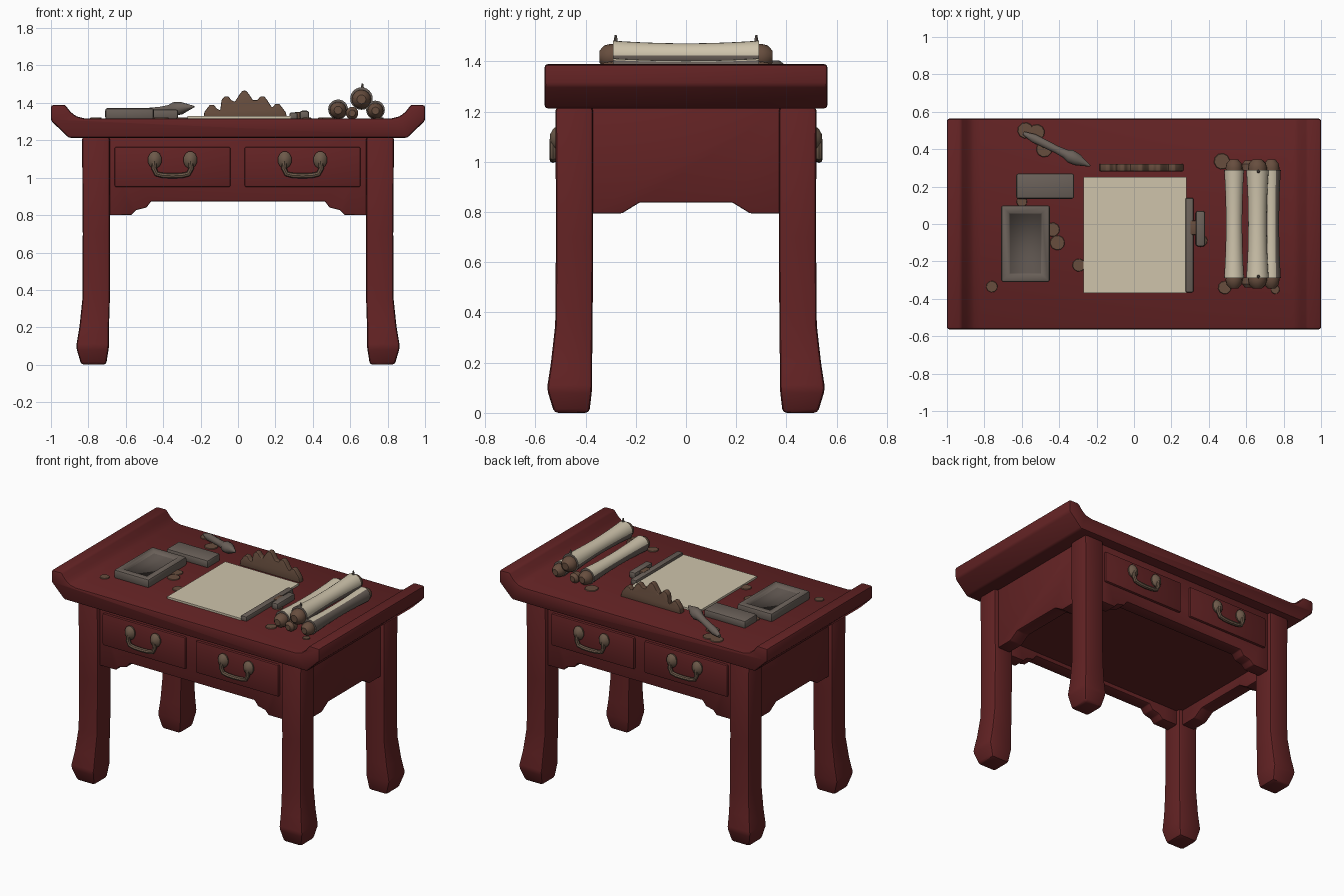
import bpy, bmesh, math
from mathutils import Vector

if "Cube" in bpy.data.objects:
    bpy.data.objects.remove(bpy.data.objects["Cube"])


def material(name, rgb):
    m = bpy.data.materials.new(name)
    m.diffuse_color = (*rgb, 1)
    m.use_nodes = True
    m.node_tree.nodes["Principled BSDF"].inputs["Base Color"].default_value = m.diffuse_color
    return m


RED = material("red lacquer", (0.125, 0.0165, 0.0175))
CREAM = material("cream paper", (0.62, 0.55, 0.41))
GREY = material("grey stone", (0.145, 0.118, 0.1))
DARK = material("dark stone", (0.105, 0.085, 0.073))
BROWN = material("brown wood", (0.135, 0.075, 0.048))
BRASS = material("aged brass", (0.15, 0.1, 0.067))
TOP = 1.317  # height of the writing surface


def finish(name, bm, mats, bevel=0.0, segments=2):
    bmesh.ops.recalc_face_normals(bm, faces=bm.faces[:])
    if bevel:
        edges = [e for e in bm.edges if len(e.link_faces) == 2 and e.calc_face_angle() > 0.4]
        bmesh.ops.bevel(bm, geom=edges, offset=bevel, segments=segments,
                        profile=0.5, affect='EDGES', clamp_overlap=True)
    me = bpy.data.meshes.new(name)
    bm.to_mesh(me)
    bm.free()
    for m in mats:
        me.materials.append(m)
    ob = bpy.data.objects.new(name, me)
    bpy.context.collection.objects.link(ob)
    smooth(ob)
    return ob


def smooth(ob):
    bpy.ops.object.select_all(action='DESELECT')
    ob.select_set(True)
    bpy.context.view_layer.objects.active = ob
    bpy.ops.object.shade_smooth_by_angle(angle=math.radians(35))


def loft(rings, bm=None):
    """Join equal-length rings of points into a closed solid."""
    bm = bm or bmesh.new()
    vs = [[bm.verts.new(p) for p in r] for r in rings]
    n = len(vs[0])
    for a, b in zip(vs, vs[1:]):
        for i in range(n):
            j = (i + 1) % n
            bm.faces.new((a[i], a[j], b[j], b[i]))
    bm.faces.new(vs[0])
    bm.faces.new(vs[-1])
    return bm


def prism(name, pts, axis, lo, hi, mat, bevel=0.0):
    place = {'x': lambda a, b, c: (c, a, b),
             'y': lambda a, b, c: (a, c, b),
             'z': lambda a, b, c: (a, b, c)}[axis]
    return finish(name, loft([[place(a, b, c) for a, b in pts] for c in (lo, hi)]), [mat], bevel)


def box(name, x0, x1, y0, y1, z0, z1, mat, bevel=0.0):
    return prism(name, [(x0, y0), (x1, y0), (x1, y1), (x0, y1)], 'z', z0, z1, mat, bevel)


def turned(start, direction, sections, n=16, bm=None):
    """Round solid along a direction, from (distance, radius) pairs."""
    d = Vector(direction).normalized()
    u = d.orthogonal().normalized()
    v = d.cross(u)
    rings = []
    for t, r in sections:
        rings.append([Vector(start) + d * t + r * (math.cos(a) * u + math.sin(a) * v)
                      for a in (2 * math.pi * i / n for i in range(n))])
    return loft(rings, bm)


def mirrored(half):
    """Complete a left-to-right outline half lying on negative values."""
    return half + [(-a, b) for a, b in reversed(half)]


# Table top with upturned ends
prism("table_top", mirrored([(-0.905, 1.213), (-1, 1.305), (-1, 1.388), (-0.925, 1.39),
                             (-0.895, 1.352), (-0.865, 1.328), (-0.82, TOP)]),
      'y', -0.563, 0.563, RED, 0.012)

# Legs: (height, inner x, outer x, inner y, outer y), flared at the foot
LEG = [(0, 0.705, 0.838, 0.385, 0.525), (0.095, 0.69, 0.866, 0.374, 0.554),
       (0.2, 0.69, 0.848, 0.374, 0.538), (0.35, 0.685, 0.832, 0.372, 0.521),
       (0.7, 0.685, 0.83, 0.37, 0.518), (1.22, 0.685, 0.834, 0.37, 0.52)]
for sx in (-1, 1):
    for sy in (-1, 1):
        rings = [[(sx * a, sy * c, z), (sx * b, sy * c, z), (sx * b, sy * d, z), (sx * a, sy * d, z)]
                 for z, a, b, c, d in LEG]
        finish("leg", loft(rings), [RED], 0.016)

# Aprons with shaped lower edges
long_edge = [(-0.7, 1.22), (-0.7, 0.8), (-0.57, 0.8), (-0.545, 0.827),
             (-0.49, 0.84), (-0.465, 0.873)]
side_edge = [(-0.39, 1.22), (-0.39, 0.795), (-0.255, 0.795), (-0.185, 0.838)]
for s in (-1, 1):
    lo, hi = sorted((s * 0.4, s * 0.49))
    prism("long_apron", mirrored(long_edge), 'y', lo, hi, RED, 0.006)
    lo, hi = sorted((s * 0.71, s * 0.805))
    prism("side_apron", mirrored(side_edge), 'x', lo, hi, RED, 0.006)
box("drawer_floor", -0.73, 0.73, -0.42, 0.42, 0.9, 0.93, RED)

# Drawer fronts and handles on both long sides
for sy in (-1, 1):
    y0, y1 = sorted((sy * 0.47, sy * 0.506))
    for cx in (-0.35, 0.345):
        box("drawer_front", cx - 0.31, cx + 0.31, y0, y1, 0.95, 1.165, RED, 0.01)
        for k in (-0.095, 0.095):
            knob = [(0, 0.042), (0.018, 0.047), (0.03, 0.036), (0.042, 0.014)]
            bm = turned((cx + k, sy * 0.5, 1.095), (0, sy, 0), knob, 12)
            for v in bm.verts:
                v.co.x = cx + k + (v.co.x - cx - k) * 0.8
            finish("handle_knob", bm, [BRASS])
        cu = bpy.data.curves.new("drawer_handle", 'CURVE')
        cu.dimensions = '3D'
        cu.bevel_depth = 0.014
        cu.bevel_resolution = 2
        cu.use_fill_caps = True
        path = [(-0.095, 1.09), (-0.1, 1.05), (-0.085, 1.02), (-0.05, 1.012), (0, 1.01),
                (0.05, 1.012), (0.085, 1.02), (0.1, 1.05), (0.095, 1.09)]
        sp = cu.splines.new('POLY')
        sp.points.add(len(path) - 1)
        for p, (x, z) in zip(sp.points, path):
            p.co = (cx + x, sy * 0.53, z, 1)
        cu.materials.append(BRASS)
        ob = bpy.data.objects.new("drawer_handle", cu)
        bpy.context.collection.objects.link(ob)
        bpy.ops.object.select_all(action='DESELECT')
        ob.select_set(True)
        bpy.context.view_layer.objects.active = ob
        bpy.ops.object.convert(target='MESH')
        smooth(bpy.context.view_layer.objects.active)

# Paper sheet
box("paper_sheet", -0.27, 0.28, -0.37, 0.25, TOP - 0.005, 1.33, CREAM)

# Ink stone with a sunken well
ob = box("ink_stone", -0.71, -0.45, -0.31, 0.1, TOP - 0.005, 1.372, GREY, 0.012)
ob.data.materials.append(DARK)
bm = bmesh.new()
bm.from_mesh(ob.data)
lid = max((f for f in bm.faces if f.normal.z > 0.99), key=lambda f: f.calc_area())
bmesh.ops.inset_region(bm, faces=[lid], thickness=0.04)
bmesh.ops.inset_region(bm, faces=[lid], thickness=0.008, depth=-0.018)
lid.material_index = 1
bm.to_mesh(ob.data)
bm.free()
box("ink_block", -0.63, -0.32, 0.135, 0.27, TOP - 0.005, 1.365, GREY, 0.012)

# Writing brush
p0, p1 = Vector((-0.59, 0.485, 1.338)), Vector((-0.235, 0.31, 1.38))
L = (p1 - p0).length
finish("writing_brush", turned(p0, p1 - p0, [(0, 0.01), (0.06, 0.024), (0.2, 0.021), (0.25, 0.025),
       (0.28, 0.037), (0.32, 0.034), (L, 0.004)], 12), [GREY])

# Mountain-shaped brush rest
outline = [(-0.185, TOP - 0.005), (-0.18, 1.35)]
for cx, h in ((-0.14, 1.39), (-0.062, 1.435), (0.034, 1.465), (0.13, 1.435), (0.21, 1.395)):
    outline += [(cx - 0.026, h - 0.02), (cx - 0.01, h), (cx + 0.01, h), (cx + 0.026, h - 0.02)]
    if cx < 0.2:
        outline.append((cx + 0.045, h - 0.05 if cx > 0 else h - 0.03))
outline += [(0.255, 1.35), (0.265, TOP - 0.005)]
prism("brush_rest", outline, 'y', 0.282, 0.322, BROWN, 0.005)

# Paperweight and seal beside the paper
box("paperweight", 0.275, 0.318, -0.365, 0.14, TOP - 0.005, 1.348, GREY, 0.008)
box("small_seal", 0.33, 0.38, -0.12, 0.07, TOP - 0.005, 1.358, GREY, 0.012)
box("seal_grip", 0.30, 0.345, -0.06, 0.02, TOP - 0.005, 1.352, BROWN, 0.01)

# Scroll stack: waisted rolls, cream above and grey below, with end knobs
for cx, cz, r, limit in ((0.535, 1.365, 0.053, 0.25), (0.735, 1.362, 0.05, 0.85),
                         (0.66, 1.423, 0.06, 0.0)):
    ys = [-0.29 + 0.58 * i / 12 for i in range(13)]
    bm = turned((cx, 0, cz), (0, 1, 0), [(y, r * (0.82 + 0.18 * (y / 0.29) ** 2)) for y in ys], 24)
    bmesh.ops.recalc_face_normals(bm, faces=bm.faces[:])
    for f in bm.faces:
        f.material_index = int(f.normal.z > limit and abs(f.calc_center_median().y) < 0.27)
    finish("scroll", bm, [GREY, CREAM])
    for s in (-1, 1):
        finish("scroll_knob", turned((cx, s * 0.27, cz - 0.004), (0, s, 0),
               [(0, r * 0.8), (0.03, r * 0.85), (0.055, r * 0.75), (0.075, r * 0.4)]), [BROWN])
for s in (-1, 1):
    finish("scroll_pin", turned((0.665, s * 0.28, 1.46), (0, 0, 1), [(0, 0.012), (0.045, 0.004)], 8), [GREY])
    finish("scroll_foot", turned((0.61, s * 0.285, 1.345), (0, s, 0),
           [(0, 0.034), (0.035, 0.034), (0.055, 0.018)], 12), [BROWN])

# Thin brown stains on the table
for x, y, r in ((-0.76, -0.335, 0.032), (-0.41, -0.1, 0.042), (-0.295, -0.22, 0.036),
                (-0.435, -0.03, 0.04), (0.36, -0.09, 0.034), (0.47, 0.335, 0.045),
                (0.485, -0.34, 0.037), (0.755, -0.35, 0.025), (-0.58, 0.5, 0.045),
                (-0.52, 0.49, 0.045), (-0.48, 0.4, 0.045), (-0.6, 0.12, 0.03)):
    finish("brown_stain", turned((x, y, TOP - 0.003), (0, 0, 1), [(0, r), (0.008, r * 0.9)], 10), [BROWN])
